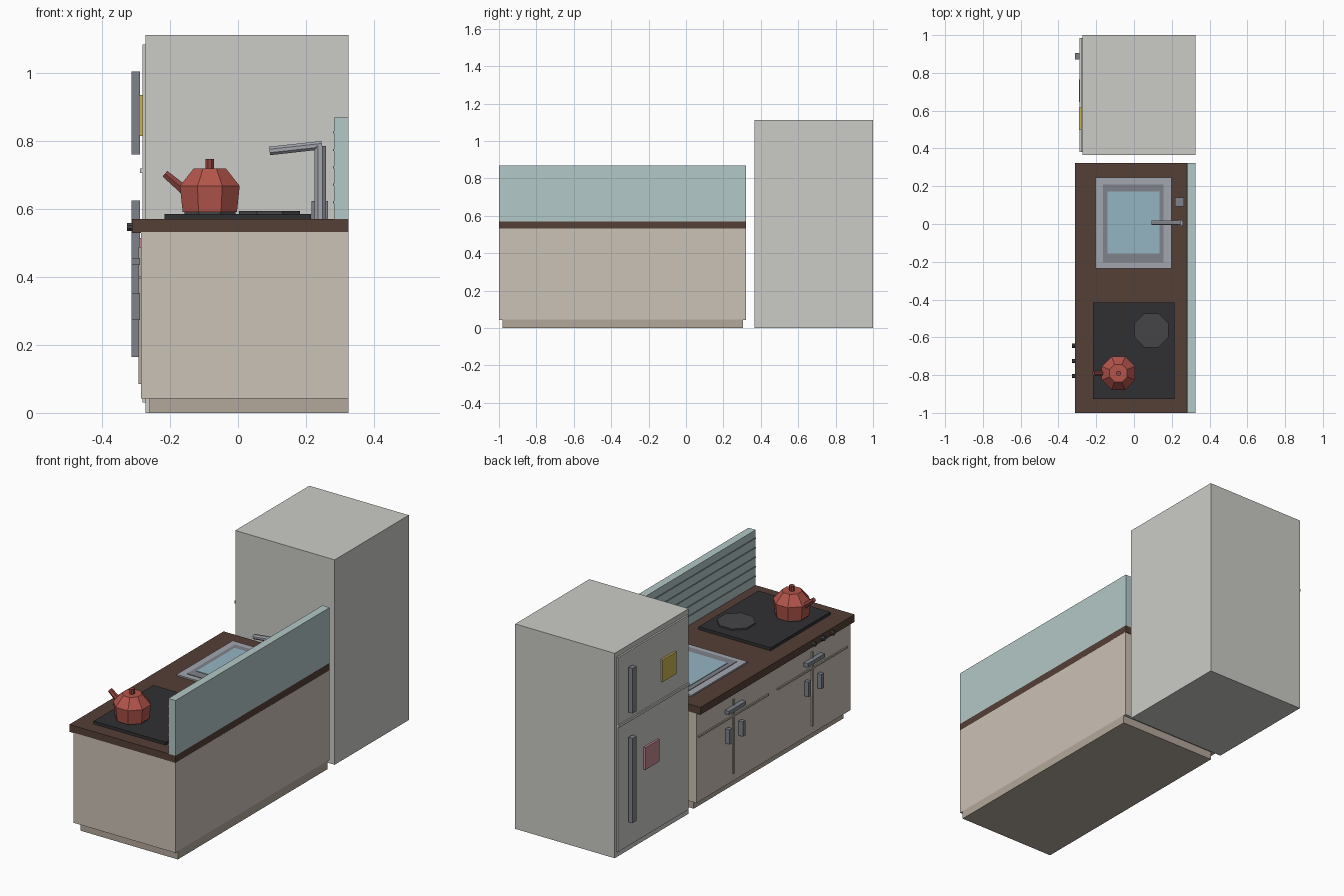
import bpy, bmesh
from math import pi, cos, sin
from mathutils import Vector, Matrix

if "Cube" in bpy.data.objects:
    bpy.data.objects.remove(bpy.data.objects["Cube"])


def material(name, rgb):
    m = bpy.data.materials.new(name)
    m.diffuse_color = (*rgb, 1)
    m.use_nodes = True
    m.node_tree.nodes["Principled BSDF"].inputs["Base Color"].default_value = m.diffuse_color
    return m


BEIGE = material("beige", (0.60, 0.54, 0.47))
KICK = material("dark_beige", (0.45, 0.39, 0.33))
WOOD = material("dark_wood", (0.09, 0.05, 0.037))
TEAL = material("teal_tile", (0.45, 0.58, 0.57))
GROUT = material("grout", (0.22, 0.29, 0.29))
BLACK = material("black_glass", (0.03, 0.03, 0.033))
CHARCOAL = material("charcoal", (0.06, 0.06, 0.065))
METAL = material("metal", (0.36, 0.38, 0.42))
DARK_METAL = material("dark_metal", (0.21, 0.23, 0.26))
WATER = material("water", (0.30, 0.46, 0.54))
RED = material("red_enamel", (0.45, 0.09, 0.07))
DARK_RED = material("dark_red", (0.28, 0.06, 0.05))
YELLOW = material("yellow_note", (0.60, 0.46, 0.08))
PINK = material("pink_note", (0.55, 0.25, 0.28))
FRIDGE = material("warm_grey", (0.60, 0.60, 0.57))


def finish(name, bm, mat):
    bmesh.ops.recalc_face_normals(bm, faces=bm.faces)
    me = bpy.data.meshes.new(name)
    bm.to_mesh(me)
    bm.free()
    me.materials.append(mat)
    ob = bpy.data.objects.new(name, me)
    bpy.context.collection.objects.link(ob)
    return ob


def box(name, xs, ys, zs, mat):
    """Box from x, y and z ranges."""
    bm = bmesh.new()
    bmesh.ops.create_cube(bm, size=1)
    lo, hi = Vector(map(min, zip(xs, ys, zs))), None
    lo = Vector((min(xs), min(ys), min(zs)))
    hi = Vector((max(xs), max(ys), max(zs)))
    for v in bm.verts:
        v.co = Vector([(lo[i] + hi[i]) / 2 + v.co[i] * (hi[i] - lo[i]) for i in range(3)])
    return finish(name, bm, mat)


def rod(name, a, b, r, mat, sides=8, r2=None):
    """Faceted cylinder between two points."""
    a, b = Vector(a), Vector(b)
    d = b - a
    bm = bmesh.new()
    rot = d.to_track_quat('Z', 'Y').to_matrix().to_4x4()
    bmesh.ops.create_cone(bm, cap_ends=True, segments=sides, radius1=r,
                          radius2=r if r2 is None else r2, depth=d.length,
                          matrix=Matrix.Translation((a + b) / 2) @ rot
                          @ Matrix.Rotation(pi / sides, 4, 'Z'))
    return finish(name, bm, mat)


def lathe(name, centre, profile, mat, sides=8):
    """Closed faceted body from (apothem, z) rings."""
    bm = bmesh.new()
    rings = []
    for r, z in profile:
        R = r / cos(pi / sides)
        rings.append([bm.verts.new((centre[0] + R * cos((i + .5) * 2 * pi / sides),
                                    centre[1] + R * sin((i + .5) * 2 * pi / sides), z))
                      for i in range(sides)])
    for p, q in zip(rings, rings[1:]):
        for i in range(sides):
            j = (i + 1) % sides
            bm.faces.new((p[i], p[j], q[j], q[i]))
    bm.faces.new(rings[0])
    bm.faces.new(rings[-1])
    return finish(name, bm, mat)


# Fridge
box("fridge_body", (-0.272, 0.325), (0.365, 1.0), (0, 1.112), FRIDGE)
box("fridge_door", (-0.281, -0.272), (0.38, 0.985), (0.03, 1.085), FRIDGE)
box("fridge_door_divider", (-0.288, -0.280), (0.38, 0.985), (0.706, 0.72), FRIDGE)
box("freezer_handle", (-0.313, -0.289), (0.872, 0.906), (0.76, 1.005), DARK_METAL)
box("fridge_handle", (-0.313, -0.289), (0.872, 0.906), (0.165, 0.625), DARK_METAL)
box("yellow_note", (-0.292, -0.281), (0.497, 0.617), (0.815, 0.935), YELLOW)
box("pink_note", (-0.292, -0.281), (0.645, 0.765), (0.395, 0.515), PINK)

# Base cabinet, worktop and backsplash
box("kickboard", (-0.26, 0.325), (-0.98, 0.305), (0, 0.045), KICK)
box("cabinet_body", (-0.286, 0.325), (-1.0, 0.32), (0.043, 0.532), BEIGE)
box("worktop", (-0.312, 0.325), (-1.0, 0.322), (0.53, 0.57), WOOD)
box("backsplash", (0.282, 0.325), (-1.0, 0.322), (0.57, 0.87), TEAL)
for i in range(5):
    z = 0.62 + i * 0.0515
    box(f"backsplash_groove_{i + 1}", (0.279, 0.283), (-1.0, 0.322), (z - 0.003, z + 0.003), GROUT)

# Cabinet seams and handles, one set per unit
for unit, yc in (("sink", 0.005), ("cooktop", -0.67)):
    box(f"{unit}_drawer_seam", (-0.293, -0.285), (yc - 0.3, yc + 0.3), (0.394, 0.403), KICK)
    box(f"{unit}_door_seam", (-0.293, -0.285), (yc - 0.005, yc + 0.005), (0.085, 0.488), KICK)
    box(f"{unit}_drawer_handle", (-0.313, -0.288), (yc - 0.073, yc + 0.073), (0.435, 0.456), DARK_METAL)
    for side, s in (("left", 1), ("right", -1)):
        box(f"{unit}_{side}_door_handle", (-0.313, -0.288),
            (yc + s * 0.045, yc + s * 0.067), (0.273, 0.353), DARK_METAL)

# Sink
box("sink_rim", (-0.204, 0.198), (-0.235, 0.246), (0.565, 0.578), METAL)
box("sink_basin", (-0.165, 0.157), (-0.203, 0.209), (0.57, 0.581), DARK_METAL)
box("sink_water", (-0.140, 0.134), (-0.156, 0.172), (0.575, 0.584), WATER)

# Tap and soap block
rod("tap_post", (0.242, 0.006, 0.568), (0.242, 0.006, 0.785), 0.018, METAL)
rod("tap_spout", (0.093, 0.006, 0.771), (0.247, 0.006, 0.788), 0.0135, METAL)
box("soap_block", (0.217, 0.265), (0.093, 0.14), (0.568, 0.624), DARK_METAL)

# Cooktop, burners and knobs
box("cooktop", (-0.217, 0.215), (-0.927, -0.416), (0.565, 0.586), BLACK)
lathe("rear_burner", (0.093, -0.563), [(0.09, 0.58), (0.09, 0.594)], CHARCOAL)
lathe("front_burner", (-0.083, -0.79), [(0.075, 0.58), (0.075, 0.594)], CHARCOAL)
for i, y in enumerate((-0.645, -0.725, -0.805)):
    rod(f"knob_{i + 1}", (-0.311, y, 0.547), (-0.327, y, 0.547), 0.0125, CHARCOAL)

# Kettle
lathe("kettle_body", (-0.083, -0.79),
      [(0.080, 0.592), (0.088, 0.668), (0.047, 0.72)], RED)
lathe("kettle_lid_knob", (-0.083, -0.79), [(0.013, 0.715), (0.013, 0.747)], DARK_RED)
rod("kettle_spout", (-0.145, -0.79, 0.645), (-0.215, -0.79, 0.704), 0.017, DARK_RED, 6, 0.0125)
